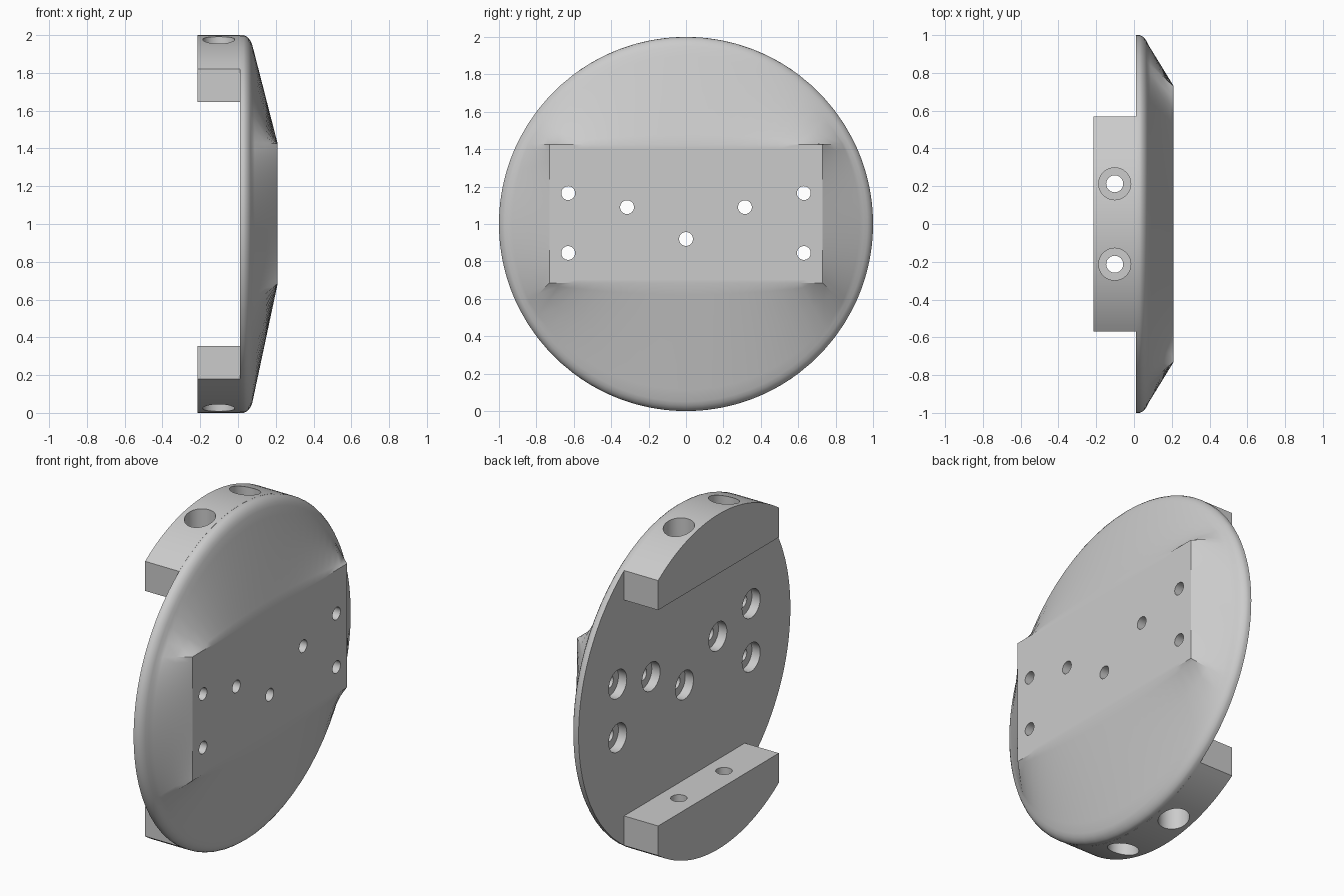
import bpy, bmesh, math
from mathutils import Matrix, Vector

cube = bpy.data.objects.get("Cube")
if cube:
    bpy.data.objects.remove(cube, do_unlink=True)

grey = bpy.data.materials.new("plain grey")
grey.use_nodes = True
COLOUR = (0.6, 0.6, 0.6, 1)
grey.diffuse_color = COLOUR
grey.node_tree.nodes["Principled BSDF"].inputs["Base Color"].default_value = COLOUR


def add_object(name, bm):
    bmesh.ops.recalc_face_normals(bm, faces=bm.faces)
    mesh = bpy.data.meshes.new(name)
    bm.to_mesh(mesh)
    bm.free()
    mesh.materials.append(grey)
    obj = bpy.data.objects.new(name, mesh)
    bpy.context.collection.objects.link(obj)
    return obj


def drill(obj, holes):
    """Cut round holes given as (start, end, radius)."""
    bm = bmesh.new()
    for start, end, radius in holes:
        a, b = Vector(start), Vector(end)
        turn = (b - a).to_track_quat('Z', 'Y').to_matrix().to_4x4()
        bmesh.ops.create_cone(bm, cap_ends=True, segments=40, radius1=radius,
                              radius2=radius, depth=(b - a).length,
                              matrix=Matrix.Translation((a + b) / 2) @ turn)
    cutter = add_object("hole_cutter", bm)
    cutter.hide_render = True
    mod = obj.modifiers.new("holes", 'BOOLEAN')
    mod.operation, mod.solver, mod.object = 'DIFFERENCE', 'EXACT', cutter
    bpy.context.view_layer.objects.active = obj
    bpy.ops.object.modifier_apply(modifier=mod.name)
    bpy.data.objects.remove(cutter, do_unlink=True)


def smooth(obj):
    bpy.ops.object.select_all(action='DESELECT')
    obj.select_set(True)
    bpy.context.view_layer.objects.active = obj
    bpy.ops.object.shade_smooth_by_angle(angle=math.radians(28))


# Domed disc: a round rim lofted into a raised rectangular pad
BACK, PAD_X, HALF_Y, HALF_Z, PAD_Z = 0.01, 0.21, 0.73, 0.37, 1.055
CORNER = math.radians(27)
STEPS = 24
corner_angles = [-CORNER, CORNER, math.pi - CORNER, math.pi + CORNER, 2 * math.pi - CORNER]
corners = [(HALF_Y, -HALF_Z), (HALF_Y, HALF_Z), (-HALF_Y, HALF_Z), (-HALF_Y, -HALF_Z)]
rim, pad = [], []
for side in range(4):
    a0, a1 = corner_angles[side:side + 2]
    (y0, z0), (y1, z1) = corners[side], corners[(side + 1) % 4]
    for i in range(STEPS):
        t = i / STEPS
        angle = a0 + (a1 - a0) * t
        rim.append((math.cos(angle), math.sin(angle)))
        pad.append((y0 + (y1 - y0) * t, z0 + (z1 - z0) * t))

bm = bmesh.new()
rings = []
for x, r in [(BACK, 1), (0.03, 1), (0.042, 0.995), (0.055, 0.985), (0.066, 0.97), (0.075, 0.95)]:
    rings.append([bm.verts.new((x, y * r, 1 + z * r)) for y, z in rim])
for t in (0.1, 0.5, 0.9, 1):
    rings.append([bm.verts.new((0.075 + (PAD_X - 0.075) * t,
                                y * 0.95 * (1 - t) + py * t,
                                (1 + z * 0.95) * (1 - t) + (PAD_Z + pz) * t))
                  for (y, z), (py, pz) in zip(rim, pad)])
rings.append([bm.verts.new((PAD_X, y * 0.95, PAD_Z + z * 0.95)) for y, z in pad])
for lower, upper in zip(rings, rings[1:]):
    for i in range(len(rim)):
        j = (i + 1) % len(rim)
        bm.faces.new((lower[i], lower[j], upper[j], upper[i]))
bm.faces.new(rings[0])
bm.faces.new(rings[-1])
disc = add_object("domed_disc", bm)

# Screw holes through the disc, widened at the back
screws = [(0, 0.92)]
for s in (-1, 1):
    screws += [(s * 0.63, 1.165), (s * 0.63, 0.845), (s * 0.315, 1.09)]
drill(disc, [((-0.1, y, z), (0.065, y, z), 0.085) for y, z in screws])
drill(disc, [((-0.1, y, z), (0.4, y, z), 0.037) for y, z in screws])
smooth(disc)

# Mounting blocks: chord segments at the top and bottom of the back
HALF_WIDTH, INNER, BLOCK_X = 0.57, 0.645, -0.215
for name, s in (("top_mounting_block", 1), ("bottom_mounting_block", -1)):
    outline = [(-HALF_WIDTH, INNER), (HALF_WIDTH, INNER)]
    limit = math.asin(HALF_WIDTH)
    for i in range(33):
        a = limit - 2 * limit * i / 32
        outline.append((math.sin(a), math.cos(a)))
    bm = bmesh.new()
    face = bm.faces.new([bm.verts.new((BLOCK_X, y, 1 + s * z)) for y, z in outline])
    new = bmesh.ops.extrude_face_region(bm, geom=[face])["geom"]
    bmesh.ops.translate(bm, vec=(BACK - BLOCK_X, 0, 0),
                        verts=[v for v in new if isinstance(v, bmesh.types.BMVert)])
    block = add_object(name, bm)
    # Counterbored bolt holes
    for inner, radius in ((0.78, 0.085), (0.5, 0.045)):
        drill(block, [((-0.102, y, 1 + s * inner), (-0.102, y, 1 + s * 1.2), radius)
                      for y in (-0.213, 0.213)])
    smooth(block)
